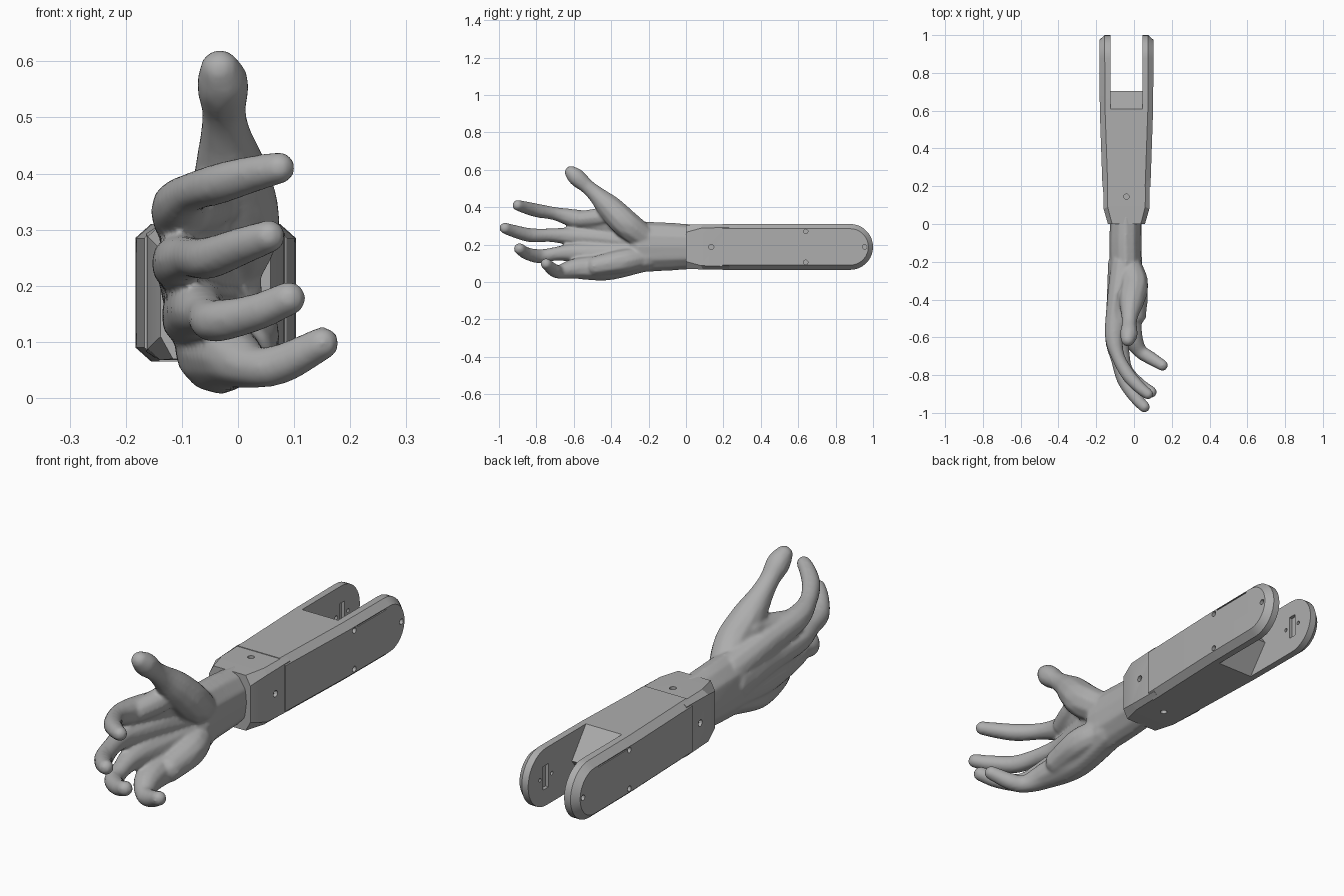
import bpy, bmesh, math
from mathutils import Matrix, Vector

if "Cube" in bpy.data.objects:
    bpy.data.objects.remove(bpy.data.objects["Cube"])

grey = bpy.data.materials.new("plain_grey")
grey.use_nodes = True
grey.diffuse_color = (0.42, 0.42, 0.42, 1)
grey.node_tree.nodes["Principled BSDF"].inputs["Base Color"].default_value = grey.diffuse_color

CX, CZ = -0.04, 0.1875      # forearm axis
R, END = 0.1225, 0.8775     # rounded end radius and its centre in y


def make_object(name, bm):
    bmesh.ops.recalc_face_normals(bm, faces=bm.faces)
    mesh = bpy.data.meshes.new(name)
    bm.to_mesh(mesh)
    bm.free()
    mesh.materials.append(grey)
    ob = bpy.data.objects.new(name, mesh)
    bpy.context.collection.objects.link(ob)
    return ob


def activate(ob):
    bpy.ops.object.select_all(action='DESELECT')
    ob.select_set(True)
    bpy.context.view_layer.objects.active = ob


def apply_all(ob):
    activate(ob)
    for m in list(ob.modifiers):
        bpy.ops.object.modifier_apply(modifier=m.name)


def chamfered_loft(name, stations, c):
    """Stations: rim y, rim half height, panel y, panel half height, half width."""
    bm = bmesh.new()
    rings = []
    for y, h, py, p, w in stations:
        half = [(w - c, y, h), (w, py, p), (w, py, -p), (w - c, y, -h)]
        pts = half + [(-x, yy, -z) for x, yy, z in half]
        rings.append([bm.verts.new((CX + x, yy, CZ + z)) for x, yy, z in pts])
    for a, b in zip(rings, rings[1:]):
        for i in range(8):
            j = (i + 1) % 8
            bm.faces.new((a[i], a[j], b[j], b[i]))
    bm.faces.new(rings[0])
    bm.faces.new(rings[-1])
    bmesh.ops.remove_doubles(bm, verts=bm.verts, dist=1e-5)
    return make_object(name, bm)


def add_box(bm, centre, size):
    m = Matrix.Translation(centre) @ Matrix.Diagonal((*size, 1))
    bmesh.ops.create_cube(bm, size=1, matrix=m)


def add_pin(bm, centre, r, depth, axis='Y'):
    turn = Matrix.Rotation(math.pi / 2, 4, axis) if axis else Matrix()
    bmesh.ops.create_cone(bm, cap_ends=True, segments=12, radius1=r, radius2=r,
                          depth=depth, matrix=Matrix.Translation(centre) @ turn)


# Forearm with a rounded, chamfered end
stations = [(y, R, y, R - 0.025, w) for y, w in ((0.196, 0.127), (0.6, 0.141))]
for k in range(10):
    t = math.pi / 2 * k / 9
    s, q = math.sin(t), math.cos(t)
    stations.append((END + R * s, R * q, END + (R - 0.025) * s, (R - 0.025) * q, 0.143))
forearm = chamfered_loft("forearm", stations, 0.028)

# Cuff that tapers to the wrist
cuff = chamfered_loft("cuff", [(0, 0.118, 0, 0.078, 0.098), (0.09, 0.12, 0.08, 0.1, 0.121),
                               (0.23, 0.12, 0.23, 0.105, 0.124)], 0.022)

# Fork slot with a V-shaped floor
bm = bmesh.new()
outline = [(0.55, 0.2), (0.705, 0), (0.55, -0.2), (1.1, -0.2), (1.1, 0.2)]
floor = bm.faces.new([bm.verts.new((CX - 0.085, y, CZ + z)) for y, z in outline])
ext = bmesh.ops.extrude_face_region(bm, geom=[floor])
bmesh.ops.translate(bm, vec=(0.17, 0, 0),
                    verts=[v for v in ext["geom"] if isinstance(v, bmesh.types.BMVert)])
slot_cutter = make_object("slot_cutter", bm)

# Screw holes, side grooves and inner pockets
bm = bmesh.new()
for side in (-1, 1):
    for y, z in ((0.64, 0.27), (0.64, 0.105), (0.955, CZ)):
        add_pin(bm, (CX + side * 0.143, y, z), 0.012, 0.04)
    add_box(bm, (CX + side * 0.143, 0.755, 0.28), (0.012, 0.19, 0.005))
    add_box(bm, (CX + side * 0.085, 0.88, CZ), (0.03, 0.036, 0.1))
    for dy in (-0.04, 0.04):
        add_pin(bm, (CX + side * 0.085, 0.88 + dy, CZ), 0.008, 0.03)
detail_cutter = make_object("detail_cutter", bm)
bm = bmesh.new()
for side in (-1, 1):
    add_pin(bm, (CX + side * 0.122, 0.135, CZ), 0.014, 0.03)
    add_pin(bm, (CX, 0.145, CZ + side * 0.12), 0.014, 0.03, None)
cuff_cutter = make_object("cuff_cutter", bm)

for ob, cutters in ((forearm, (slot_cutter, detail_cutter)), (cuff, (cuff_cutter,))):
    for cutter in cutters:
        mod = ob.modifiers.new("cut", 'BOOLEAN')
        mod.operation, mod.solver, mod.object = 'DIFFERENCE', 'EXACT', cutter
    apply_all(ob)
    bpy.ops.object.shade_smooth_by_angle(angle=math.radians(18))
for cutter in (slot_cutter, detail_cutter, cuff_cutter):
    cutter.hide_render = True
    bpy.data.objects.remove(cutter)


def sweep(bm, path):
    """Overlapping ellipsoids along a smooth path of x, y, z, radius (, z radius)."""
    pts = [Vector((*p[:4], p[-1])) for p in path]
    pts = [pts[0] * 2 - pts[1]] + pts + [pts[-1] * 2 - pts[-2]]
    for a, b, c, d in zip(pts, pts[1:], pts[2:], pts[3:]):
        steps = max(2, math.ceil((c - b).length / 0.012))
        for k in range(steps + 1):
            t = k / steps
            v = 0.5 * (2 * b + (c - a) * t + (2 * a - 5 * b + 4 * c - d) * t ** 2
                       + (3 * b - a - 3 * c + d) * t ** 3)
            m = Matrix.Translation(v[:3]) @ Matrix.Diagonal((v[3], v[3], v[4], 1))
            bmesh.ops.create_icosphere(bm, subdivisions=2, radius=1.02, matrix=m)


# Hand: wrist, palm bones, palm pads, thumb and fingers
bm = bmesh.new()
wrist = [(-0.042, 0.06, 0.188, 0.085, 0.117), (-0.045, -0.1, 0.189, 0.088, 0.128),
         (-0.043, -0.23, 0.188, 0.088, 0.134)]
index_finger = [(-0.055, -0.22, 0.25, 0.07), (-0.085, -0.42, 0.305, 0.06),
                (-0.105, -0.59, 0.338, 0.05), (-0.085, -0.7, 0.365, 0.036),
                (-0.03, -0.8, 0.383, 0.037), (0.03, -0.865, 0.4, 0.033), (0.073, -0.9, 0.41, 0.029)]
middle_finger = [(-0.06, -0.22, 0.2, 0.08), (-0.085, -0.42, 0.23, 0.062),
                 (-0.105, -0.6, 0.243, 0.049), (-0.085, -0.72, 0.25, 0.037),
                 (-0.05, -0.83, 0.25, 0.038), (0.01, -0.92, 0.272, 0.034), (0.055, -0.968, 0.288, 0.03)]
ring_finger = [(-0.05, -0.22, 0.16, 0.08), (-0.07, -0.42, 0.15, 0.068),
               (-0.073, -0.6, 0.157, 0.05), (-0.058, -0.7, 0.15, 0.037),
               (-0.04, -0.78, 0.137, 0.038), (0.03, -0.85, 0.152, 0.034), (0.09, -0.89, 0.177, 0.031)]
little_finger = [(-0.04, -0.22, 0.135, 0.08), (-0.035, -0.42, 0.083, 0.074),
                 (-0.01, -0.59, 0.072, 0.055), (0.03, -0.67, 0.055, 0.038),
                 (0.08, -0.705, 0.062, 0.036), (0.15, -0.748, 0.097, 0.03)]
heel_pad = [(-0.02, -0.24, 0.13, 0.06), (0.01, -0.34, 0.11, 0.065), (0.01, -0.48, 0.085, 0.055)]
thumb = [(-0.025, -0.23, 0.24, 0.07), (0, -0.32, 0.31, 0.076), (-0.012, -0.4, 0.39, 0.068),
         (-0.022, -0.475, 0.463, 0.047), (-0.025, -0.53, 0.512, 0.04),
         (-0.027, -0.582, 0.557, 0.047), (-0.032, -0.613, 0.585, 0.036)]
thumb_web = [(-0.04, -0.38, 0.36, 0.05), (-0.06, -0.47, 0.345, 0.05), (-0.085, -0.56, 0.335, 0.045)]
for path in (wrist, index_finger, middle_finger, ring_finger, little_finger,
             heel_pad, thumb, thumb_web):
    sweep(bm, path)
hand = make_object("hand", bm)
remesh = hand.modifiers.new("merge", 'REMESH')
remesh.mode, remesh.voxel_size = 'VOXEL', 0.007
soften = hand.modifiers.new("soften", 'SMOOTH')
soften.factor, soften.iterations = 0.5, 8
apply_all(hand)
bpy.ops.object.shade_smooth()
